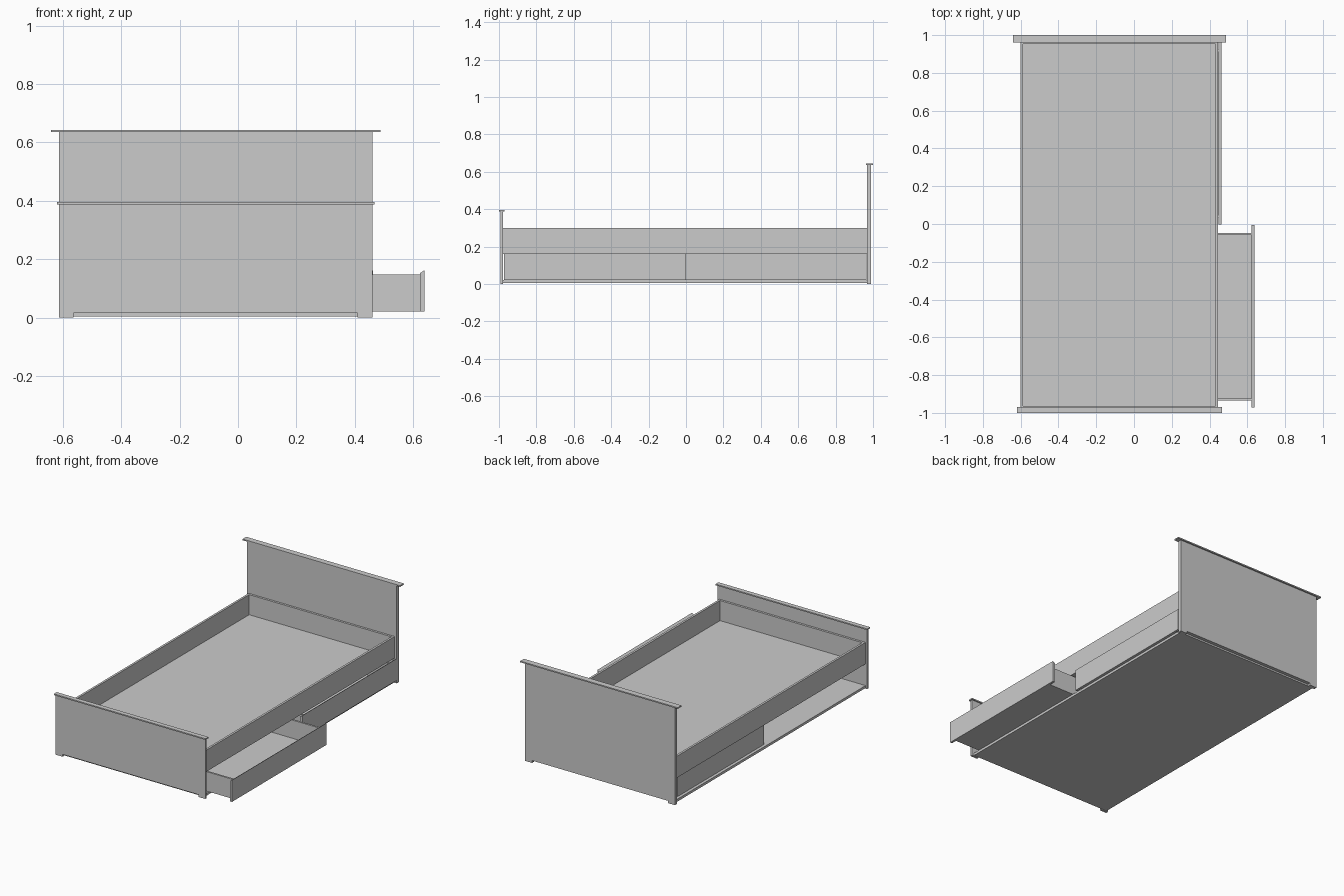
import bpy, bmesh

if "Cube" in bpy.data.objects:
    bpy.data.objects.remove(bpy.data.objects["Cube"])


def box(name, x0, x1, y0, y1, z0, z1):
    return prism(name, [(x0, z0), (x1, z0), (x1, z1), (x0, z1)], y0, y1)


def prism(name, profile, y0, y1):
    """Extrude an x-z profile along y."""
    bm = bmesh.new()
    face = bm.faces.new([bm.verts.new((x, y0, z)) for x, z in profile])
    ext = bmesh.ops.extrude_face_region(bm, geom=[face])
    verts = [v for v in ext["geom"] if isinstance(v, bmesh.types.BMVert)]
    bmesh.ops.translate(bm, verts=verts, vec=(0, y1 - y0, 0))
    bmesh.ops.recalc_face_normals(bm, faces=bm.faces)
    mesh = bpy.data.meshes.new(name)
    bm.to_mesh(mesh)
    bm.free()
    ob = bpy.data.objects.new(name, mesh)
    bpy.context.collection.objects.link(ob)
    return ob


def end_board(name, y0, y1, top, cap_y0, cap_y1, overhang):
    # Panel with a shallow cut-out between two feet
    l, r, foot, notch = -0.613, 0.46, 0.05, 0.015
    prism(name, [(l, 0), (l + foot, 0), (l + foot, notch), (r - foot, notch),
                 (r - foot, 0), (r, 0), (r, top - 0.008), (l, top - 0.008)], y0, y1)
    box(name + "_cap", l - overhang, r + overhang, cap_y0, cap_y1, top - 0.008, top)


def drawer(name, front_x, y0, back_x):
    # Front panel with a slanted top edge, then an open tray
    t, y1 = 0.012, y0 + 0.968
    a, b = y0 + 0.037, y1 - 0.043
    inner = front_x - 0.015
    prism(name + "_front", [(inner, 0.021), (front_x, 0.021),
                            (front_x, 0.162), (inner, 0.152)], y0, y1)
    box(name + "_bottom", back_x, inner, a, b, 0.021, 0.029)
    for side, s in (("near", a), ("far", b - t)):
        box(f"{name}_{side}_wall", back_x, inner, s, s + t, 0.029, 0.147)
    box(name + "_back", back_x, back_x + t, a + t, b - t, 0.029, 0.147)


# Headboard and footboard
end_board("headboard", 0.968, 0.99, 0.643, 0.962, 1.0, 0.028)
end_board("footboard", -0.992, -0.978, 0.395, -1.0, -0.97, 0.007)

# Rails around the mattress
L, R, F, B = -0.602, 0.445, -0.978, 0.968
box("left_rail", L, L + 0.014, F, B, 0.16, 0.30)
box("right_rail", R - 0.014, R, F, B, 0.16, 0.30)
box("foot_rail", L + 0.014, R - 0.014, F, F + 0.014, 0.16, 0.30)
box("head_rail", L + 0.014, R - 0.014, B - 0.014, B, 0.16, 0.30)

# Mattress platform and base plate
box("mattress_platform", L + 0.014, R - 0.014, F + 0.014, B - 0.014, 0.16, 0.17)
box("base_plate", L, R, F, B, 0.004, 0.02)

# One closed and one pulled-out drawer
drawer("closed_drawer", 0.462, -0.002, -0.584)
drawer("open_drawer", 0.638, -0.972, 0.0)
